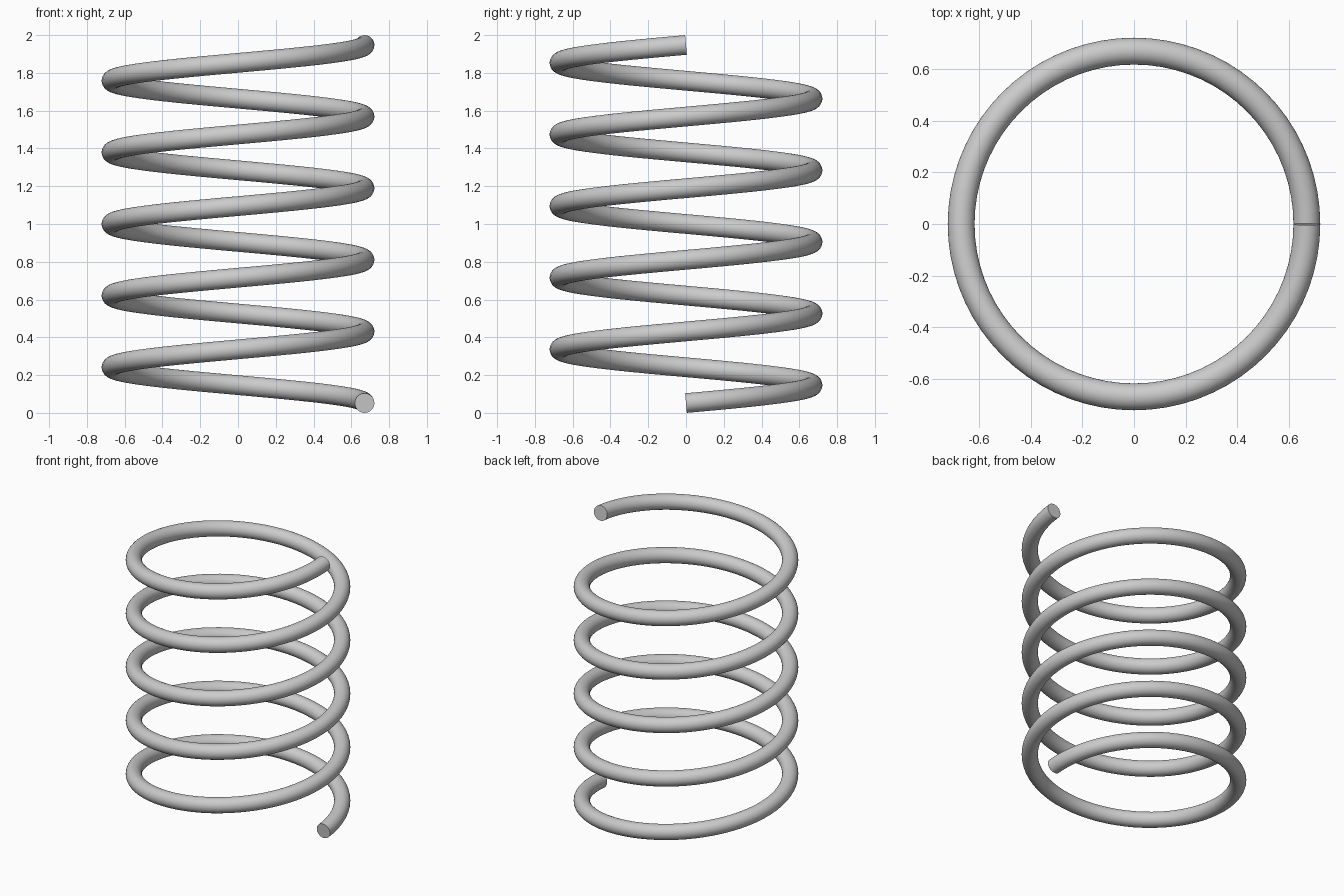
import bpy, bmesh
from math import sin, cos, pi, tau
from mathutils import Vector

if "Cube" in bpy.data.objects:
    bpy.data.objects.remove(bpy.data.objects["Cube"])

COIL_R, WIRE_R = 0.67, 0.052
TURNS, STEPS, SIDES = 5, 72, 32
Z0, Z1 = 0.052, 1.948
rise = (Z1 - Z0) / (TURNS * tau)

bm = bmesh.new()


def wire_ring(t):
    """Circle of vertices square to the helix at angle t."""
    out = Vector((cos(t), sin(t), 0))
    tangent = Vector((-COIL_R * sin(t), COIL_R * cos(t), rise)).normalized()
    up = out.cross(tangent)
    centre = out * COIL_R + Vector((0, 0, Z0 + rise * t))
    return [bm.verts.new(centre + WIRE_R * (out * cos(a) + up * sin(a)))
            for a in (tau * k / SIDES for k in range(SIDES))]


# Wire swept along the helix
rings = [wire_ring(tau * i / STEPS) for i in range(TURNS * STEPS + 1)]
for a, b in zip(rings, rings[1:]):
    for k in range(SIDES):
        n = (k + 1) % SIDES
        bm.faces.new((a[k], a[n], b[n], b[k]))

# Flat cut ends
bm.faces.new(rings[0])
bm.faces.new(rings[-1])
bmesh.ops.recalc_face_normals(bm, faces=bm.faces)

mesh = bpy.data.meshes.new("coil_spring")
bm.to_mesh(mesh)
bm.free()
spring = bpy.data.objects.new("coil_spring", mesh)
bpy.context.collection.objects.link(spring)

# Smooth wire, sharp end rims
bpy.context.view_layer.objects.active = spring
spring.select_set(True)
bpy.ops.object.shade_smooth_by_angle()
